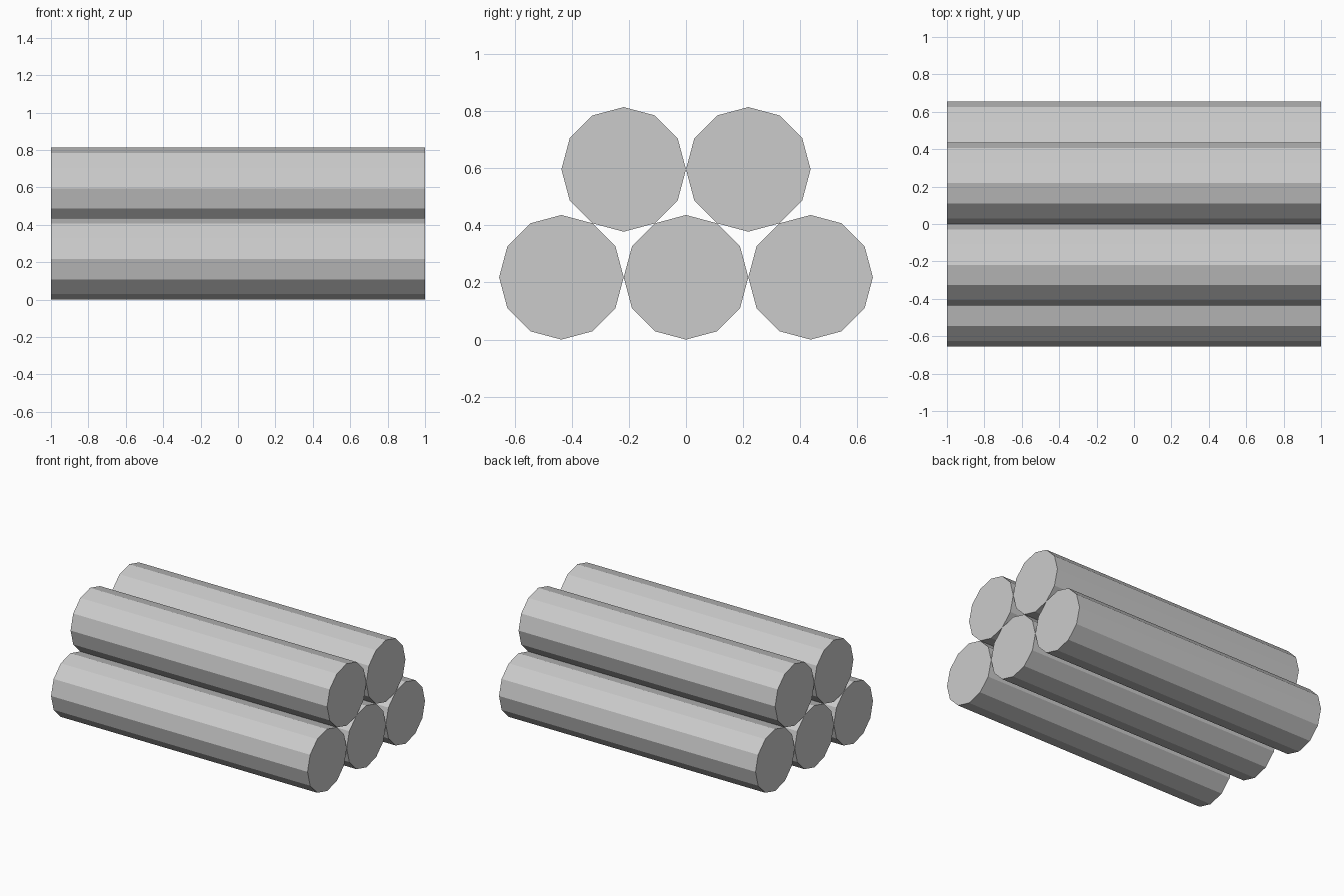
import bpy
from math import pi, sqrt

if "Cube" in bpy.data.objects:
    bpy.data.objects.remove(bpy.data.objects["Cube"])

R = 0.218       # log radius
LENGTH = 2.0


def add_log(name, y, z):
    # 12-sided log lying along x, with a corner pointing straight up
    bpy.ops.mesh.primitive_cylinder_add(
        vertices=12, radius=R, depth=LENGTH, end_fill_type='NGON',
        location=(0, y, z), rotation=(0, pi / 2, 0))
    bpy.context.object.name = name


# Pyramid stack: three logs below, two nested in the gaps above
for row, (label, count) in enumerate((("bottom", 3), ("top", 2))):
    for i in range(count):
        y = (i - (count - 1) / 2) * 2 * R
        add_log(f"{label}_log_{i + 1}", y, R + row * sqrt(3) * R)
